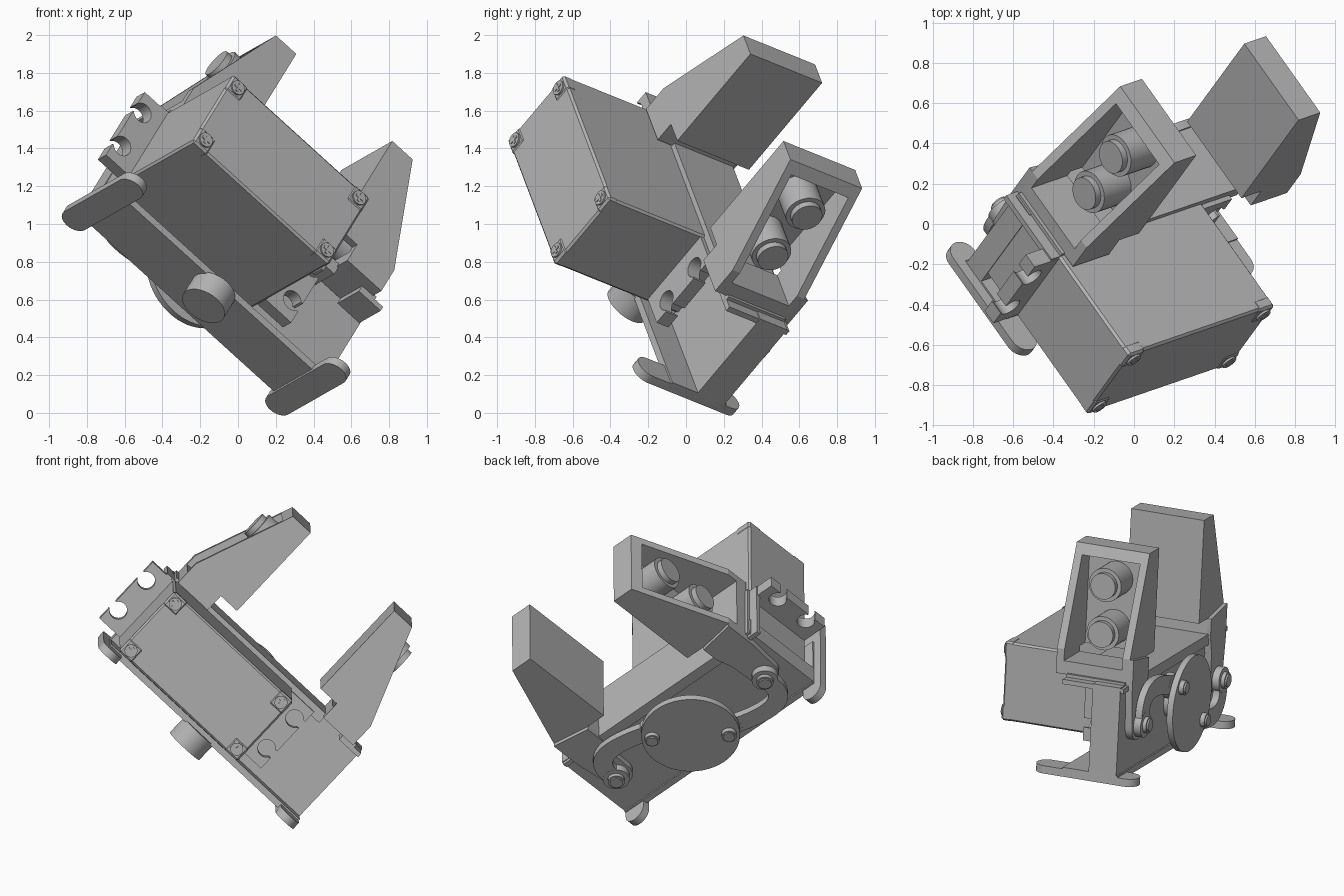
import bpy, math
import bmesh
from mathutils import Vector, Matrix

if "Cube" in bpy.data.objects:
    bpy.data.objects.remove(bpy.data.objects["Cube"])

grey = bpy.data.materials.new("plain grey")
grey.use_nodes = True
grey.diffuse_color = (0.46, 0.46, 0.46, 1)
grey.node_tree.nodes["Principled BSDF"].inputs["Base Color"].default_value = (0.46, 0.46, 0.46, 1)

# Tilted frame: across = jaw travel, reach = finger direction, depth = toward the motor face
across = Vector((0.718, 0.247, -0.651)).normalized()
reach = Vector((0.433, 0.585, 0.687))
reach = (reach - across * reach.dot(across)).normalized()
depth = across.cross(reach)
FRAME = Matrix((across, reach, depth)).transposed().to_4x4()
FRAME.translation = across * -0.577
ACROSS, REACH, DEPTH = range(3)
parts = []


def prism(name, outline, lo, hi, axis=DEPTH, side=1, bevel=0):
    """Extrude a flat outline along one axis of the tilted frame."""
    bm = bmesh.new()
    rings = []
    for h in (lo, hi):
        ring = []
        for p in outline:
            co = list(p)
            co.insert(axis, h)
            co[0] *= side
            ring.append(bm.verts.new(co))
        rings.append(ring)
        bm.faces.new(ring)
    n = len(outline)
    for i in range(n):
        j = (i + 1) % n
        bm.faces.new((rings[0][i], rings[0][j], rings[1][j], rings[1][i]))
    bmesh.ops.recalc_face_normals(bm, faces=bm.faces)
    if bevel:
        bmesh.ops.bevel(bm, geom=bm.edges[:], offset=bevel, segments=1, affect='EDGES', profile=0.5)
    mesh = bpy.data.meshes.new(name)
    bm.to_mesh(mesh)
    bm.free()
    mesh.materials.append(grey)
    obj = bpy.data.objects.new(name, mesh)
    obj.matrix_world = FRAME
    bpy.context.collection.objects.link(obj)
    parts.append(obj)
    return obj


def rect(x0, x1, y0, y1):
    return [(x0, y0), (x1, y0), (x1, y1), (x0, y1)]


def arc(cx, cy, r, start=0, end=360, n=32):
    full = end - start == 360
    steps = n if full else n + 1
    return [(cx + r * math.cos(math.radians(start + (end - start) * i / n)),
             cy + r * math.sin(math.radians(start + (end - start) * i / n))) for i in range(steps)]


def ribbon(a, ctrl, b, width, n=16):
    """Outline of a curved strip along a quadratic path."""
    a, ctrl, b = Vector(a), Vector(ctrl), Vector(b)
    left, right = [], []
    for i in range(n + 1):
        t = i / n
        p = a * (1 - t) ** 2 + ctrl * 2 * t * (1 - t) + b * t * t
        d = ((ctrl - a) * (1 - t) + (b - ctrl) * t).normalized() * width / 2
        left.append((p.x - d.y, p.y + d.x))
        right.append((p.x + d.y, p.y - d.x))
    return left + right[::-1]


def cut(obj, cutter):
    """Carve the cutter out of the part and discard it."""
    mod = obj.modifiers.new("pocket", 'BOOLEAN')
    mod.object, mod.operation, mod.solver = cutter, 'DIFFERENCE', 'EXACT'
    bpy.context.view_layer.update()
    graph = bpy.context.evaluated_depsgraph_get()
    mesh = bpy.data.meshes.new_from_object(obj.evaluated_get(graph))
    obj.modifiers.clear()
    obj.data = mesh
    parts.remove(cutter)
    bpy.data.objects.remove(cutter)


# Motor case with corner screws
prism("motor_case", rect(-0.765, 0.24, 0.345, 0.85), 0.1, 1.05, bevel=0.012)
for i, sx in enumerate((-0.71, 0.185)):
    for j, sy in enumerate((0.398, 0.797)):
        tag = f"_{2 * i + j + 1}"
        prism("screw_seat" + tag, rect(sx - 0.055, sx + 0.055, sy - 0.055, sy + 0.055), 0.99, 1.056, bevel=0.012)
        prism("screw_head" + tag, arc(sx, sy, 0.04, n=20), 1.04, 1.066)
        for k, (w, h) in enumerate(((0.026, 0.007), (0.007, 0.026))):
            prism(f"screw_cross{tag}_{k + 1}", rect(sx - w, sx + w, sy - h, sy + h), 1.06, 1.07)

# Motor mounting ears with two open screw holes each
for name, root, hole, tip in (("left_ear", 0.24, 0.37, 0.43), ("right_ear", 0.765, 0.885, 0.935)):
    side = 1 if name == "left_ear" else -1
    outline = [(root - 0.02, 0.36), (tip, 0.36)]
    for hy in (0.475, 0.728):
        outline += [(tip, hy - 0.03)] + arc(hole, hy, 0.055, -33, -327, 20) + [(tip, hy + 0.03)]
    outline += [(tip, 0.84), (root - 0.02, 0.84)]
    prism(name, outline, 0.345, 0.425, side=side)

# Gripper frame: back wall, thicker left block, base plate, upper rail and mounting knob
prism("back_wall", rect(-0.77, 0.825, 0.255, 0.855), 0.03, 0.155)
prism("left_block", rect(0.22, 0.825, 0.255, 0.855), 0.10, 0.215)
prism("base_plate", rect(-0.77, 0.825, 0.25, 0.29), 0.02, 0.39)
prism("upper_rail", rect(-0.74, 0.50, 0.81, 0.88), 0.0, 0.40)
prism("mounting_knob", arc(0, 0.32, 0.125), 0.13, 0.26, REACH)

# Drive disc and shaft
DISC = 0.575
prism("drive_disc", arc(0, DISC, 0.305, n=64), -0.115, -0.075)
prism("drive_shaft", arc(0, DISC, 0.11), -0.08, 0.05)

for side, tag in ((1, "left"), (-1, "right")):
    # Rounded foot across each end of the base plate
    foot = arc(0.75, 0.515, 0.075, 0, 180, 14) + arc(0.75, -0.02, 0.075, 180, 360, 14)
    prism(tag + "_foot", foot, 0.23, 0.28, REACH, side)

    # Finger shell, open on its outer side
    finger = prism(tag + "_finger", [(0.354, 1.645), (0.354, 0.98), (0.49, 0.98), (0.49, 0.86),
                                     (0.74, 0.86), (0.74, 1.02), (0.504, 1.645)], 0.01, 0.5, side=side)
    pocket = prism("pocket_cutter", rect(0.41, 0.95, 0.945, 1.575), 0.06, 0.45, side=side)
    pocket.hide_render = True
    cut(finger, pocket)

    # Stepped pegs inside the finger
    for k, y in enumerate((1.115, 1.425)):
        prism(f"{tag}_peg_{k + 1}", arc(y, 0.26, 0.108), 0.38, 0.595, ACROSS, side)
        prism(f"{tag}_peg_tip_{k + 1}", arc(y, 0.26, 0.083), 0.59, 0.63, ACROSS, side)

    # Sliding shoe lip under the finger
    prism(tag + "_shoe_lip", rect(0.66, 0.82, 0.82, 0.85), 0.01, 0.42, side=side)
    prism(tag + "_shoe_neck", rect(0.66, 0.76, 0.84, 0.87), 0.03, 0.42, side=side)

    # Arm dropping from the finger to its link pin
    arm = [(0.49, 0.98), (0.49, 0.86), (0.52, 0.75)] + arc(0.62, DISC, 0.095, 180, 360, 16) + [(0.74, 0.8), (0.74, 1.02)]
    prism(tag + "_arm", arm, -0.015, 0.03, side=side)

    # Curved link, half a turn apart on the disc, with its pins
    def turn(p):
        return (p[0] * side, DISC + p[1] * side)

    pin, crank = (0.62, 0.01), (0.185, 0.15)
    prism(tag + "_link", ribbon(turn(pin), turn((0.66, 0.32)), turn(crank), 0.12), -0.065, -0.02)
    for name, p in (("_link_end", pin), ("_link_crank_end", crank)):
        prism(tag + name, arc(*turn(p), 0.082), -0.066, -0.019)
    prism(tag + "_link_pin", arc(*turn(pin), 0.052), -0.09, 0.03)
    prism(tag + "_link_pin_cap", arc(*turn(pin), 0.04), -0.1, -0.08)
    prism(tag + "_disc_pin", arc(*turn(crank), 0.046), -0.145, -0.02)
    prism(tag + "_disc_pin_cap", arc(*turn(crank), 0.036), -0.155, -0.14)

# Smooth the round parts and keep the corners sharp
bpy.ops.object.select_all(action='DESELECT')
for obj in parts:
    obj.select_set(True)
bpy.context.view_layer.objects.active = parts[0]
bpy.ops.object.shade_smooth_by_angle(angle=math.radians(20))
